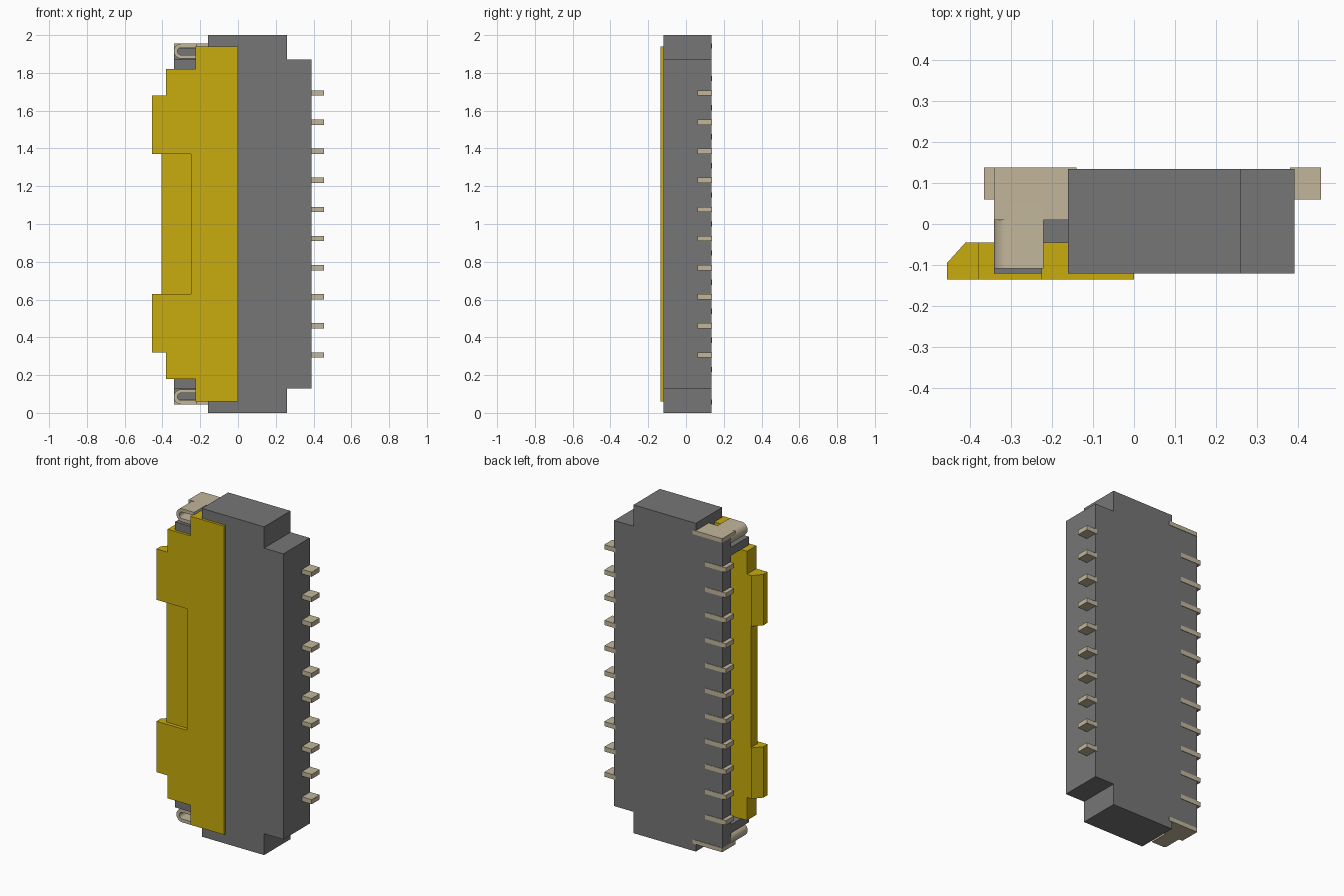
import bpy, bmesh, math

if "Cube" in bpy.data.objects:
    bpy.data.objects.remove(bpy.data.objects["Cube"])


def material(name, col):
    m = bpy.data.materials.new(name)
    m.diffuse_color = (*col, 1)
    m.use_nodes = True
    m.node_tree.nodes["Principled BSDF"].inputs["Base Color"].default_value = m.diffuse_color
    return m


YELLOW = material("yellow", (0.58, 0.41, 0.004))
TAN = material("tan", (0.54, 0.47, 0.33))
GREY = material("grey", (0.18, 0.18, 0.18))


def prism(name, pts, lo, hi, axis="y", mat=None):
    """Extrude a profile: axis y takes (x, z) points, axis z takes (x, y)."""
    def place(a, b, h):
        return (a, h, b) if axis == "y" else (a, b, h)
    bm = bmesh.new()
    bottom = [bm.verts.new(place(a, b, lo)) for a, b in pts]
    top = [bm.verts.new(place(a, b, hi)) for a, b in pts]
    bm.faces.new(bottom)
    bm.faces.new(top[::-1])
    n = len(pts)
    for i in range(n):
        j = (i + 1) % n
        bm.faces.new((bottom[j], bottom[i], top[i], top[j]))
    bmesh.ops.recalc_face_normals(bm, faces=bm.faces)
    me = bpy.data.meshes.new(name)
    bm.to_mesh(me)
    bm.free()
    ob = bpy.data.objects.new(name, me)
    bpy.context.collection.objects.link(ob)
    if mat:
        me.materials.append(mat)
    return ob


def box(name, x, y, z, mat=None):
    return prism(name, [(x[0], z[0]), (x[1], z[0]), (x[1], z[1]), (x[0], z[1])],
                 y[0], y[1], "y", mat)


def cut(ob, cutter):
    bpy.context.view_layer.objects.active = ob
    m = ob.modifiers.new("cut", "BOOLEAN")
    m.operation = "DIFFERENCE"
    m.solver = "EXACT"
    m.object = cutter
    bpy.ops.object.modifier_apply(modifier=m.name)
    bpy.data.objects.remove(cutter)


def mirrored(half):
    """Complete an outline given for z < 1 with its reflection about z = 1."""
    return half + [(x, 2 - z) for x, z in reversed(half)]


# housing: stepped outline, open flat-cable slot, clip pockets at both ends
housing = prism("housing", mirrored([(-.34, .07), (-.16, .07), (-.16, 0), (.26, 0),
                                     (.26, .13), (.39, .13)]), -.12, .134, "y", GREY)
cut(housing, box("c", (-.5, -.16), (-.2, .05), (.18, 1.82)))
cut(housing, box("c", (-.3, .15), (-.045, .05), (.18, 1.82)))
cut(housing, box("c", (-.5, -.16), (-.2, .05), (-.1, .13)))
cut(housing, box("c", (-.5, -.16), (-.2, .05), (1.87, 2.1)))
cut(housing, box("c", (-.22, -.16), (-.2, -.045), (-.1, 2.1)))

# locking flap: thin cover over the housing, thicker lip with two tabs
flap = prism("locking_flap", mirrored([(0, .06), (-.225, .06), (-.225, .18), (-.38, .18),
                                       (-.38, .32), (-.455, .32), (-.455, .63),
                                       (-.405, .63)]), -.135, -.045, "y", YELLOW)
cut(flap, box("c", (-.16, .1), (-.12, .1), (-.1, 2.1)))
cut(flap, box("c", (-.6, -.25), (-.3, -.112), (.63, 1.37)))
cut(flap, prism("c", [(-.5, -.045), (-.455, -.095), (-.41, -.045), (-.365, .005),
                      (-.5, .005)], -.1, 2.1, "z"))

# hairpin clips and their solder plates at both ends
arc = [math.radians(90 + 180 * i / 12) for i in range(13)]
clip = [(-.22, 1.955)] + [(-.30 + .04 * math.cos(a), 1.915 + .04 * math.sin(a)) for a in arc]
clip += [(-.22, 1.875), (-.22, 1.895)]
clip += [(-.30 + .02 * math.cos(a), 1.915 + .02 * math.sin(a)) for a in reversed(arc)]
clip += [(-.22, 1.935)]
for label, flip in (("upper", False), ("lower", True)):
    def fz(z):
        return 2 - z if flip else z
    ob = prism(label + "_clip", [(x, fz(z)) for x, z in clip], -.108, .05, "y", TAN)
    bpy.ops.object.select_all(action="DESELECT")
    ob.select_set(True)
    bpy.context.view_layer.objects.active = ob
    bpy.ops.object.shade_smooth_by_angle(angle=math.radians(30))
    box(label + "_solder_plate", (-.34, -.14), (.01, .137),
        sorted((fz(1.93), fz(1.955))), TAN)

# solder pins: ten on the right, eleven staggered on the left
PITCH = .154
for i in range(10):
    z = 1 + (i - 4.5) * PITCH
    box(f"right_pin_{i}", (.38, .455), (.06, .137), (z - .014, z + .014), TAN)
for i in range(11):
    z = 1 + (i - 5) * PITCH
    box(f"left_pin_{i}", (-.365, -.225), (.06, .137), (z - .014, z + .014), TAN)
